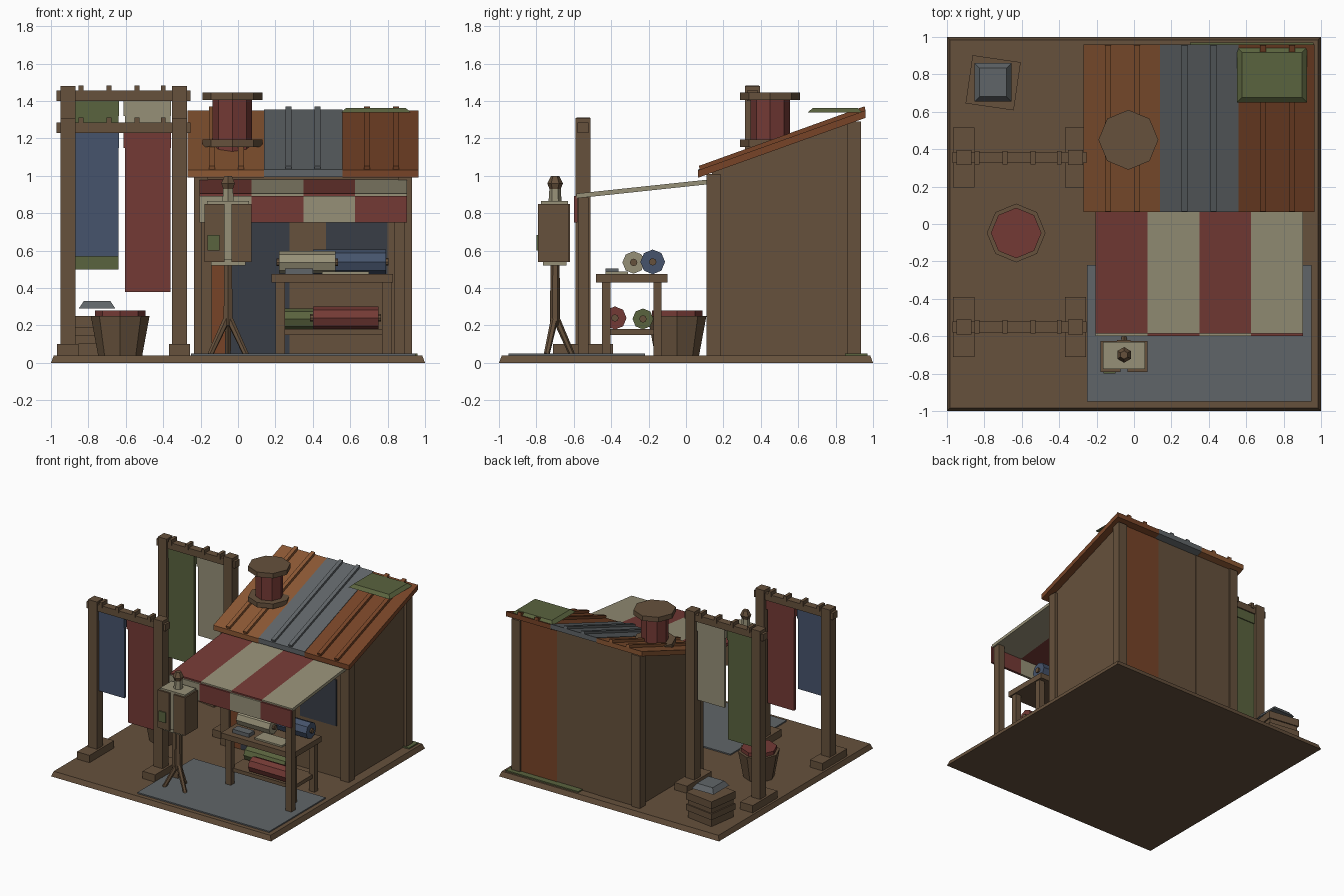
import bpy, bmesh, math
from mathutils import Vector, Matrix

if "Cube" in bpy.data.objects:
    bpy.data.objects.remove(bpy.data.objects["Cube"])


def material(name, rgb):
    def lin(c):
        c /= 255
        return c / 12.92 if c <= 0.04045 else ((c + 0.055) / 1.055) ** 2.4
    m = bpy.data.materials.new(name)
    m.diffuse_color = (*[lin(c) for c in rgb], 1)
    m.use_nodes = True
    m.node_tree.nodes["Principled BSDF"].inputs["Base Color"].default_value = m.diffuse_color
    return m


BROWN = material("brown wood", (102, 81, 60))
RED = material("red cloth", (116, 58, 53))
CREAM = material("cream cloth", (150, 144, 119))
GREEN = material("green cloth", (90, 99, 62))
BLUE = material("blue cloth", (70, 84, 108))
ORANGE = material("orange metal", (140, 88, 52))
RUST = material("rust metal", (119, 68, 39))
GREY = material("grey metal", (96, 101, 104))
DARK = material("dark opening", (56, 61, 70))


def finish(name, bm, mat):
    bmesh.ops.recalc_face_normals(bm, faces=bm.faces)
    me = bpy.data.meshes.new(name)
    bm.to_mesh(me)
    bm.free()
    me.materials.append(mat)
    ob = bpy.data.objects.new(name, me)
    bpy.context.collection.objects.link(ob)
    return ob


def box(name, x0, x1, y0, y1, z0, z1, mat, inset=0.0):
    """Box; inset narrows the top face."""
    bm = bmesh.new()
    bmesh.ops.create_cube(bm, size=1)
    for v in bm.verts:
        top = v.co.z > 0
        i = inset if top else 0
        v.co = ((x1 - i if v.co.x > 0 else x0 + i),
                (y1 - i if v.co.y > 0 else y0 + i), z1 if top else z0)
    return finish(name, bm, mat)


def prism(name, profile, x0, x1, mat):
    """Side profile of (y, z) points extruded along x."""
    bm = bmesh.new()
    f = bm.faces.new([bm.verts.new((x0, y, z)) for y, z in profile])
    ext = bmesh.ops.extrude_face_region(bm, geom=[f])["geom"]
    bmesh.ops.translate(bm, vec=(x1 - x0, 0, 0),
                        verts=[g for g in ext if isinstance(g, bmesh.types.BMVert)])
    return finish(name, bm, mat)


def rod(name, a, b, r0, r1, sides, mat):
    """Faceted cylinder or cone from a to b."""
    a, b = Vector(a), Vector(b)
    d = b - a
    bm = bmesh.new()
    bmesh.ops.create_cone(bm, cap_ends=True, segments=sides, radius1=r0, radius2=r1, depth=d.length)
    rot = Vector((0, 0, 1)).rotation_difference(d).to_matrix().to_4x4()
    bm.transform(Matrix.Translation((a + b) / 2) @ rot)
    return finish(name, bm, mat)


# Ground slab and mats
box("ground_slab", -1, 1, -1, 1, 0, 0.04, BROWN, 0.015)
box("front_mat", -0.25, 0.95, -0.95, -0.22, 0.04, 0.05, GREY)
box("back_mat", 0.3, 0.96, 0.85, 0.97, 0.04, 0.05, GREEN)

# Shed body, corner posts and wall panels
prism("shed_body", [(0.14, 0.04), (0.91, 0.04), (0.91, 1.3), (0.14, 1.02)], -0.205, 0.905, BROWN)
for x in (-0.235, 0.855):
    box("shed_front_post", x, x + 0.075, 0.11, 0.185, 0.04, 1.01, BROWN)
    box("shed_back_post", x, x + 0.075, 0.86, 0.935, 0.04, 1.29, BROWN)
for x0, x1, y, m in ((0.53, 0.857, 0.92, RUST), (0.165, 0.53, 0.916, BROWN), (-0.16, 0.16, 0.92, BROWN)):
    box("back_wall_panel", x0, x1, 0.9, y, 0.04, 1.29, m)
box("front_wall_panel", -0.16, -0.07, 0.13, 0.15, 0.04, 0.95, RUST)
box("doorway", -0.07, 0.275, 0.132, 0.15, 0.04, 0.85, DARK)
box("window", 0.47, 0.8, 0.132, 0.15, 0.46, 0.84, DARK)

# Sloped roof of three metal sheets with ribs
for x0, x1, m, lift in ((-0.27, 0.14, ORANGE, 0), (0.14, 0.56, GREY, 0.004), (0.56, 0.965, RUST, 0)):
    prism("roof_sheet", [(0.065, 0.99 + lift), (0.96, 1.31 + lift),
                         (0.96, 1.35 + lift), (0.065, 1.03 + lift)], x0, x1, m)
    for dx in (0.13, 0.285):
        prism("roof_rib", [(0.075, 1.03), (0.96, 1.345), (0.955, 1.372), (0.068, 1.053)],
              x0 + dx - 0.016, x0 + dx + 0.016, m)
box("roof_patch", 0.55, 0.925, 0.65, 0.945, 1.338, 1.362, GREEN, 0.027)

# Chimney
cx, cy = -0.03, 0.45
rod("chimney_pipe", (cx, cy, 1.08), (cx, cy, 1.41), 0.105, 0.105, 8, RED)
rod("chimney_collar", (cx, cy, 1.155), (cx, cy, 1.195), 0.16, 0.16, 8, BROWN)
rod("chimney_cap", (cx, cy, 1.405), (cx, cy, 1.445), 0.16, 0.16, 8, BROWN)

# Striped awning with hanging valance and posts
for i in range(4):
    x = -0.205 + i * 0.277
    main, other = (RED, CREAM) if i % 2 == 0 else (CREAM, RED)
    prism("awning_stripe", [(-0.585, 0.88), (0.12, 0.955), (0.12, 0.98), (-0.585, 0.905)], x, x + 0.277, main)
    box("awning_valance", x, x + 0.277, -0.6, -0.58, 0.75, 0.893, other)
for x in (-0.195, 0.835):
    box("awning_post", x, x + 0.055, -0.578, -0.522, 0.04, 0.885, BROWN)


# Banner racks: feet, posts, beam, pegs and two hanging cloths each
def rack(y, top, cloths):
    for x in (-0.91, -0.313):
        box("rack_foot", x - 0.057, x + 0.057, y - 0.16, y + 0.16, 0.04, 0.1, BROWN)
        box("rack_post", x - 0.04, x + 0.04, y - 0.04, y + 0.04, 0.04, top, BROWN)
    box("rack_beam", -0.97, -0.255, y - 0.03, y + 0.03, top - 0.08, top - 0.025, BROWN)
    for x in (-0.84, -0.69, -0.54, -0.40):
        box("rack_peg", x - 0.013, x + 0.013, y - 0.036, y + 0.036, top - 0.04, top + 0.003, BROWN)
    for x0, x1, bottom, m in cloths:
        box("banner_cloth", x0, x1, y - 0.012, y + 0.012, bottom, top - 0.08, m)
        box("banner_sleeve", x0 - 0.008, x1 + 0.004, y - 0.02, y + 0.02, top - 0.16, top - 0.075, m)


rack(-0.55, 1.31, [(-0.87, -0.64, 0.57, BLUE), (-0.605, -0.362, 0.38, RED)])
rack(0.355, 1.48, [(-0.87, -0.64, 0.5, GREEN), (-0.605, -0.362, 0.75, CREAM)])

# Dye bucket
bx, by = -0.63, -0.048
rod("bucket", (bx, by, 0.04), (bx, by, 0.25), 0.118, 0.157, 8, BROWN)
rod("bucket_contents", (bx, by, 0.2), (bx, by, 0.28), 0.135, 0.135, 8, RED)

# Turned crate with a loose lid
turn = Matrix.Translation((-0.753, 0.755, 0)) @ Matrix.Rotation(math.radians(-8.3), 4, 'Z')
for name, h, z0, z1 in (("crate_body", 0.12, 0.04, 0.245), ("crate_band", 0.13, 0.1, 0.15),
                        ("crate_rim", 0.13, 0.19, 0.25)):
    box(name, -h, h, -h, h, z0, z1, BROWN).data.transform(turn)
box("crate_lid", -0.852, -0.655, 0.655, 0.86, 0.29, 0.33, GREY, 0.027)

# Work table with cloth rolls
box("table_top", 0.18, 0.83, -0.48, -0.1, 0.43, 0.475, BROWN)
box("table_shelf", 0.22, 0.8, -0.42, -0.15, 0.15, 0.18, BROWN)
for x in (0.2, 0.77):
    for y in (-0.45, -0.175):
        box("table_leg", x, x + 0.05, y, y + 0.045, 0.04, 0.44, BROWN)
for x0, x1, y, z, r, m in ((0.22, 0.52, -0.28, 0.537, 0.06, CREAM), (0.4, 0.79, -0.178, 0.54, 0.066, BLUE),
                           (0.25, 0.62, -0.23, 0.235, 0.056, GREEN), (0.4, 0.75, -0.38, 0.24, 0.062, RED)):
    rod("cloth_roll", (x0, y, z), (x1, y, z), r, r, 8, m)
    rod("roll_core", (x0 - 0.015, y, z), (x1 + 0.015, y, z), 0.02, 0.02, 8, BROWN)
box("folded_cream_cloth", 0.45, 0.7, -0.43, -0.31, 0.475, 0.488, CREAM)
box("folded_grey_cloth", 0.25, 0.4, -0.43, -0.36, 0.475, 0.505, GREY)

# Dress form on a tripod
fx, fy = -0.053, -0.7
for a in (90, 210, 330):
    c, s = math.cos(math.radians(a)), math.sin(math.radians(a))
    rod("tripod_leg", (fx, fy, 0.25), (fx + 0.11 * c, fy + 0.09 * s, 0.045), 0.02, 0.016, 6, BROWN)
rod("form_pole", (fx, fy, 0.2), (fx, fy, 0.54), 0.028, 0.024, 6, BROWN)
box("form_lining", -0.145, 0.04, -0.765, -0.64, 0.52, 0.56, CREAM)
box("form_chest", -0.165, 0.06, -0.775, -0.63, 0.55, 0.865, CREAM)
for x0, x1 in ((-0.18, -0.072), (-0.034, 0.072)):
    box("jacket_side", x0, x1, -0.79, -0.625, 0.54, 0.85, BROWN)
box("jacket_back", -0.09, -0.02, -0.64, -0.62, 0.54, 0.85, BROWN)
box("jacket_pocket", -0.162, -0.1, -0.799, -0.785, 0.6, 0.685, GREEN)
rod("form_neck", (fx, fy, 0.86), (fx, fy, 0.935), 0.035, 0.03, 6, CREAM)
rod("form_knob_lower", (fx, fy, 0.925), (fx, fy, 0.96), 0.028, 0.042, 6, BROWN)
rod("form_knob_upper", (fx, fy, 0.96), (fx, fy, 1.0), 0.042, 0.022, 6, BROWN)
